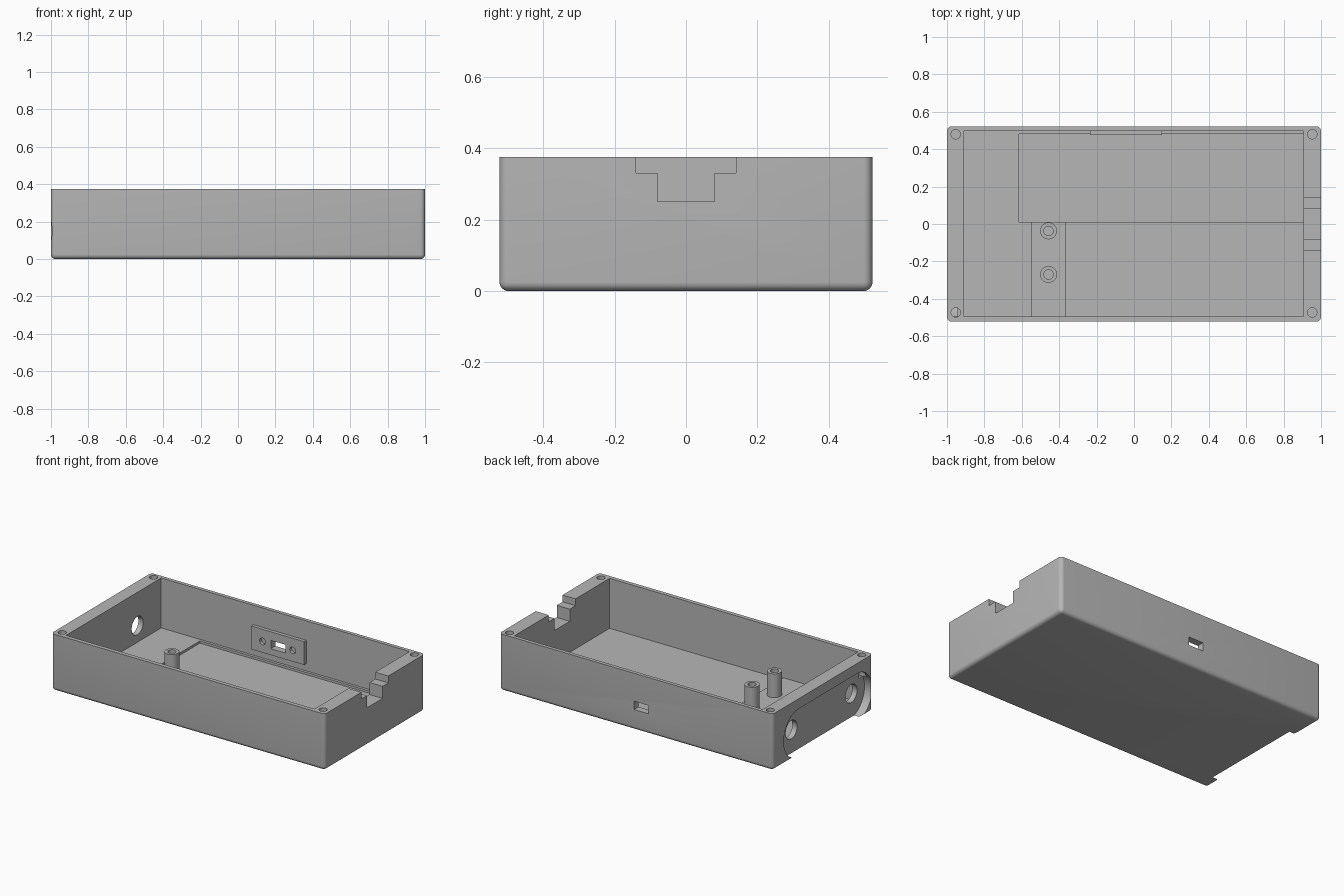
import bpy, bmesh, math
from mathutils import Matrix, Vector

old = bpy.data.objects.get("Cube")
if old:
    bpy.data.objects.remove(old, do_unlink=True)

grey = bpy.data.materials.new("plain grey")
grey.use_nodes = True
colour = (0.47, 0.47, 0.47, 1)
grey.diffuse_color = colour
grey.node_tree.nodes["Principled BSDF"].inputs["Base Color"].default_value = colour


def finish(name, bm):
    bmesh.ops.recalc_face_normals(bm, faces=bm.faces)
    mesh = bpy.data.meshes.new(name)
    bm.to_mesh(mesh)
    bm.free()
    mesh.materials.append(grey)
    obj = bpy.data.objects.new(name, mesh)
    bpy.context.collection.objects.link(obj)
    return obj


def box(name, x, y, z, radius=0):
    """Box from (low, high) ranges; a radius rounds all but the top rim."""
    bm = bmesh.new()
    bmesh.ops.create_cube(bm, size=1)
    for v in bm.verts:
        v.co = Vector(r[1] if c > 0 else r[0] for c, r in zip(v.co, (x, y, z)))
    if radius:
        edges = [e for e in bm.edges if min(v.co.z for v in e.verts) < z[1] - radius]
        bmesh.ops.bevel(bm, geom=edges, offset=radius, segments=6,
                        profile=0.5, affect='EDGES')
    return finish(name, bm)


def cylinder(name, centre, radius, depth, axis='Z', sides=40):
    turn = {'Z': Matrix(), 'X': Matrix.Rotation(math.pi / 2, 4, 'Y'),
            'Y': Matrix.Rotation(math.pi / 2, 4, 'X')}[axis]
    bm = bmesh.new()
    bmesh.ops.create_cone(bm, cap_ends=True, segments=sides, radius1=radius,
                          radius2=radius, depth=depth,
                          matrix=Matrix.Translation(centre) @ turn)
    return finish(name, bm)


def stadium(name, x, y, z, radius, steps=24):
    """Long rounded slot extruded along x between two end centres in y."""
    bm = bmesh.new()
    ring = []
    for cy, start in ((y[1], -math.pi / 2), (y[0], math.pi / 2)):
        for i in range(steps + 1):
            a = start + math.pi * i / steps
            ring.append(bm.verts.new((x[0], cy + radius * math.cos(a),
                                      z + radius * math.sin(a))))
    face = bm.faces.new(ring)
    made = bmesh.ops.extrude_face_region(bm, geom=[face])["geom"]
    for v in made:
        if isinstance(v, bmesh.types.BMVert):
            v.co.x = x[1]
    return finish(name, bm)


def cut(target, cutter):
    """Subtract the cutter and remove it."""
    bpy.context.view_layer.objects.active = target
    mod = target.modifiers.new("cut", 'BOOLEAN')
    mod.operation = 'DIFFERENCE'
    mod.solver = 'EXACT'
    mod.object = cutter
    bpy.ops.object.modifier_apply(modifier=mod.name)
    bpy.data.objects.remove(cutter, do_unlink=True)


TOP, FLOOR = 0.375, 0.045

# Open tray with a shallow recess in the floor
case = box("case_body", (-1, 1), (-0.522, 0.522), (0, TOP), 0.025)
cut(case, box("cavity", (-0.91, 0.905), (-0.495, 0.498), (FLOOR, 0.5)))
cut(case, box("floor_recess", (-0.615, 0.905), (0.01, 0.48), (0.03, 0.2)))

# Stepped cable notch in the +x wall
cut(case, box("notch_wide", (0.85, 1.1), (-0.14, 0.14), (0.33, 0.5)))
cut(case, box("notch_narrow", (0.85, 1.1), (-0.08, 0.08), (0.25, 0.5)))

# Screw holes in the rim corners
for x in (-0.953, 0.953):
    for y in (-0.473, 0.48):
        cut(case, cylinder("screw_hole", (x, y, TOP), 0.025, 0.3))

# Rounded pocket and two round holes in the -x wall
cut(case, stadium("end_pocket", (-1.1, -0.945), (-0.355, 0.25), 0.15, 0.158))
for y in (-0.375, 0.25):
    cut(case, cylinder("end_hole", (-0.93, y, 0.155), 0.06, 0.1, 'X'))

# Port plate on the back wall, with its opening and two screw holes
plate = box("port_plate", (-0.235, 0.15), (0.475, 0.4985), (0.093, 0.247))
for part in (case, plate):
    cut(part, box("port_slot", (-0.093, 0.015), (0.4, 0.6), (0.135, 0.19)))
for x in (-0.153, 0.067):
    cut(plate, cylinder("plate_hole", (x, 0.475, 0.167), 0.022, 0.04, 'Y', 24))

# Raised strip carrying two hollow posts
strip = box("post_strip", (-0.55, -0.365), (-0.496, 0.01), (0.04, 0.058))
posts = []
for name, y in (("back_post", -0.037), ("front_post", -0.27)):
    post = cylinder(name, (-0.457, y, 0.135), 0.045, 0.16)
    cut(post, cylinder("post_hole", (-0.457, y, 0.2), 0.025, 0.24))
    posts.append(post)

# Smooth the rounded surfaces and keep the corners crisp
bpy.ops.object.select_all(action='DESELECT')
for obj in [case, plate, strip] + posts:
    obj.select_set(True)
bpy.context.view_layer.objects.active = case
bpy.ops.object.shade_smooth_by_angle(angle=math.radians(30))
